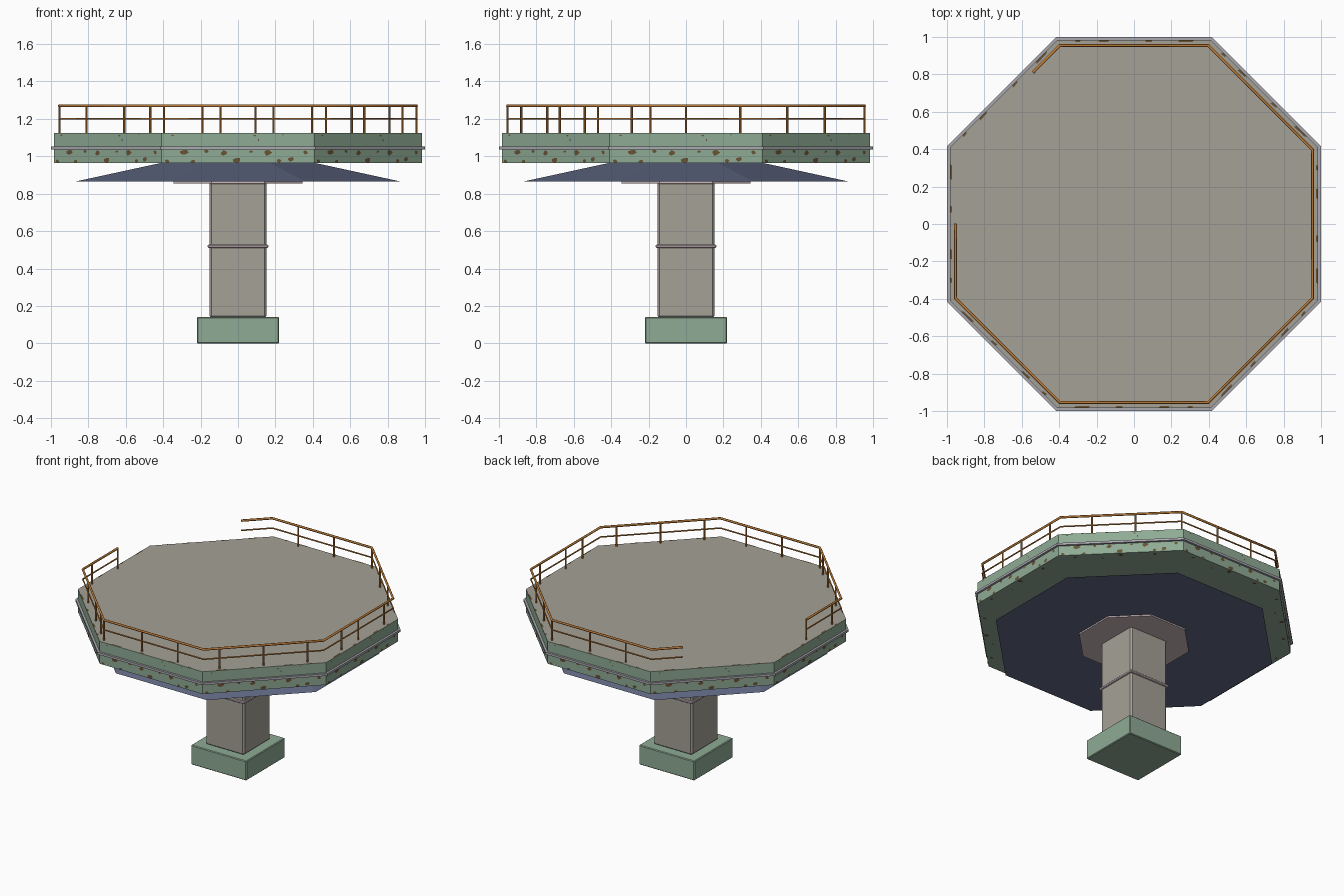
import bpy, bmesh, math, random
from mathutils import Vector

if "Cube" in bpy.data.objects:
    bpy.data.objects.remove(bpy.data.objects["Cube"])

random.seed(4)


def mat(name, r, g, b):
    lin = lambda c: ((c / 255 + 0.055) / 1.055) ** 2.4
    m = bpy.data.materials.new(name)
    m.diffuse_color = (lin(r), lin(g), lin(b), 1)
    m.use_nodes = True
    m.node_tree.nodes["Principled BSDF"].inputs["Base Color"].default_value = m.diffuse_color
    return m


GREEN = mat("pale green paint", 143, 171, 149)
CONCRETE = mat("warm grey concrete", 165, 161, 151)
BLUE = mat("slate blue", 98, 107, 135)
PINK = mat("pinkish grey", 205, 187, 191)
TRIM = mat("trim grey", 172, 170, 178)
ORANGE = mat("rusty orange", 190, 124, 56)
RUST = mat("brown rust", 104, 82, 52)


def finish(name, bm, *mats):
    me = bpy.data.meshes.new(name)
    bm.normal_update()
    bm.to_mesh(me)
    bm.free()
    for m in mats:
        me.materials.append(m)
    ob = bpy.data.objects.new(name, me)
    bpy.context.collection.objects.link(ob)
    return ob


def octagon(a, z):
    r = a / math.cos(math.pi / 8)
    return [Vector((r * math.cos(math.pi / 8 + k * math.pi / 4),
                    r * math.sin(math.pi / 8 + k * math.pi / 4), z)) for k in range(8)]


def oct_solid(a0, z0, a1, z1):
    """Eight-sided frustum; a0 and a1 are centre-to-side distances."""
    bm = bmesh.new()
    lo = [bm.verts.new(p) for p in octagon(a0, z0)]
    hi = [bm.verts.new(p) for p in octagon(a1, z1)]
    for i in range(8):
        j = (i + 1) % 8
        bm.faces.new((lo[i], lo[j], hi[j], hi[i]))
    bm.faces.new(lo[::-1])
    return bm, bm.faces.new(hi)


def box(name, half, z0, z1, m, bevel):
    bm = bmesh.new()
    bmesh.ops.create_cube(bm, size=1)
    for v in bm.verts:
        v.co = (v.co.x * 2 * half, v.co.y * 2 * half, z0 + (v.co.z + 0.5) * (z1 - z0))
    bmesh.ops.bevel(bm, geom=bm.edges[:], offset=bevel, segments=1, affect='EDGES')
    return finish(name, bm, m)


# Base, column and column band
box("base_block", 0.22, 0, 0.14, GREEN, 0.005)
box("column", 0.153, 0.135, 0.865, CONCRETE, 0.012)
box("column_band", 0.162, 0.51, 0.528, PINK, 0.004)

# Plate under the skirt, and the sloping skirt
bm, _ = oct_solid(0.345, 0.855, 0.345, 0.868)
finish("support_plate", bm, PINK)
bm, _ = oct_solid(0.87, 0.865, 0.40, 0.967)
finish("sloping_skirt", bm, BLUE)

# Platform with the deck inset in its top
bm, top = oct_solid(0.985, 0.965, 0.985, 1.125)
bmesh.ops.inset_region(bm, faces=[top], thickness=0.018)
top.material_index = 1
finish("platform", bm, GREEN, CONCRETE)

# Trim band round the platform
bm, _ = oct_solid(1.0, 1.036, 1.0, 1.052)
finish("platform_trim", bm, TRIM)

# Rust patches, the same on each side: (along, height, half width, half height)
patches = [(-0.38, 0.975, .016, .010), (-0.29, 1.020, .024, .016), (-0.24, 0.972, .014, .007),
           (-0.17, 1.026, .012, .008), (-0.075, 1.020, .018, .014), (-0.005, 0.978, .020, .013),
           (0.07, 1.024, .010, .008), (0.16, 1.020, .022, .015), (0.22, 0.976, .014, .010),
           (0.28, 0.985, .018, .012), (0.36, 1.022, .014, .011), (-0.35, 1.112, .008, .003),
           (0.09, 1.110, .008, .004), (0.11, 1.085, .005, .008), (0.24, 1.115, .006, .003)]
rim = [(-0.28, .045), (-0.08, .02), (0.16, .03), (0.3, .015)]
under = [(-0.3, 0.955, .012), (-0.12, 0.93, .008), (0.0, 0.965, .016), (0.22, 0.955, .012)]
shapes = [[(math.cos(t * math.tau / 7), math.sin(t * math.tau / 7), random.uniform(0.65, 1.25))
           for t in range(7)] for _ in patches]
bm = bmesh.new()
for k in range(8):
    n = Vector((math.cos(k * math.pi / 4), math.sin(k * math.pi / 4), 0))
    t = Vector((-n.y, n.x, 0))
    up = Vector((0, 0, 1))
    for (u, z, w, h), sh in zip(patches, shapes):
        bm.faces.new([bm.verts.new(n * 0.987 + t * (u + c * w * q)
                      + up * min(max(z + s * h * q, 0.965), 1.125)) for c, s, q in sh])
    for u, w in rim:
        bm.faces.new([bm.verts.new(n * (0.977 + 0.007 * b) + t * (u + w * a) + up * 1.1265)
                      for a, b in ((1, -.6), (.8, 1), (-1, 1), (-.7, -.4))])
    for (u, d, w), sh in zip(under, shapes):
        bm.faces.new([bm.verts.new(n * min(d + c * w * q, 0.985) + t * (u - s * w * q)
                      + up * 0.9635) for c, s, q in reversed(sh)])
for f in bm.faces:
    f.normal_update()
    c = f.calc_center_median()
    out = Vector((c.x, c.y, 0)) if abs(f.normal.z) < 0.5 else Vector((0, 0, c.z - 1.04))
    if f.normal.dot(out) < 0:
        f.normal_flip()
finish("rust_patches", bm, RUST)

# Handrails, leaving the gap on the back left
A = 0.955


def on_rail(deg):
    a = math.radians(deg)
    off = (a + math.pi / 8) % (math.pi / 4) - math.pi / 8
    r = A / math.cos(off)
    return r * math.cos(a), r * math.sin(a)


path = [on_rail(d) for d in [180] + [202.5 + 45 * i for i in range(7)] + [483.75]]


def rail(name, z, radius):
    cu = bpy.data.curves.new(name, 'CURVE')
    cu.dimensions = '3D'
    cu.bevel_depth = radius
    cu.bevel_resolution = 1
    cu.use_fill_caps = True
    sp = cu.splines.new('POLY')
    sp.points.add(len(path) - 1)
    for p, (x, y) in zip(sp.points, path):
        p.co = (x, y, z, 1)
    tmp = bpy.data.objects.new(name + "_curve", cu)
    bpy.context.collection.objects.link(tmp)
    me = bpy.data.meshes.new_from_object(tmp.evaluated_get(bpy.context.evaluated_depsgraph_get()))
    bpy.data.objects.remove(tmp)
    me.materials.clear()
    me.materials.append(ORANGE)
    ob = bpy.data.objects.new(name, me)
    bpy.context.collection.objects.link(ob)


rail("top_rail", 1.270, 0.008)
rail("middle_rail", 1.200, 0.005)

# Rail posts, evenly stepped round the platform in two runs
step = 16.875
bm = bmesh.new()
for d in [180 + step * k for k in range(11)] + [step * k for k in range(7)] + [242]:
    x, y = on_rail(d)
    made = bmesh.ops.create_cone(bm, cap_ends=True, segments=8, radius1=0.006, radius2=0.006, depth=0.15)
    bmesh.ops.translate(bm, verts=made["verts"], vec=(x, y, 1.197))
finish("rail_posts", bm, ORANGE)
